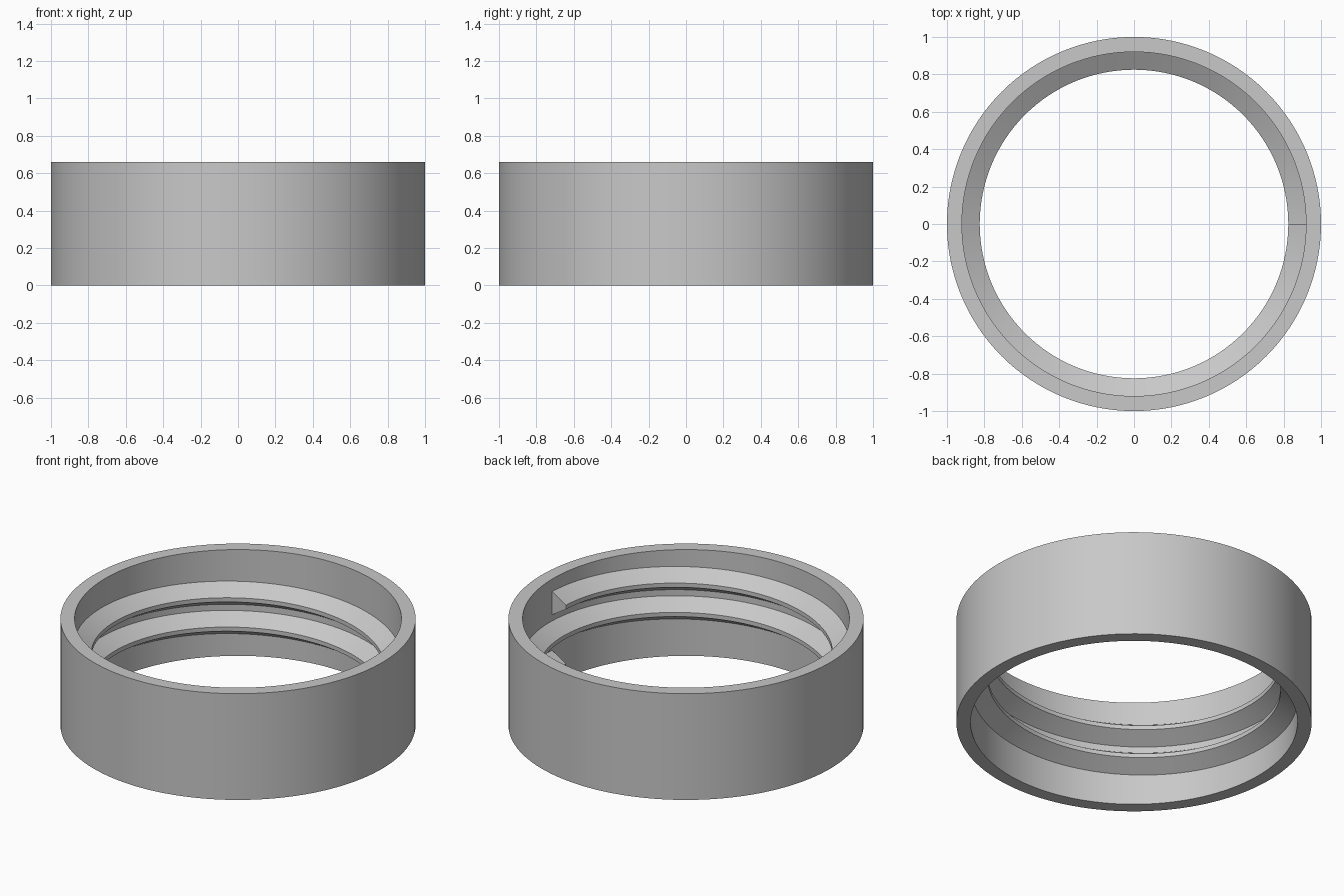
import bpy, bmesh, math

cube = bpy.data.objects.get("Cube")
if cube:
    bpy.data.objects.remove(cube, do_unlink=True)

SEGMENTS = 128
HEIGHT = 0.66
OUTER, INNER, CREST = 1.0, 0.92, 0.825
PITCH, TURNS, START_Z = 0.182, 2, 0.146

grey = bpy.data.materials.new("light grey")
grey.use_nodes = True
color = (0.58, 0.58, 0.58, 1)
grey.diffuse_color = color
grey.node_tree.nodes["Principled BSDF"].inputs["Base Color"].default_value = color


def sweep(name, profile, steps, rise=0.0, closed=False):
    """Turn an (r, z) profile around the z axis, rising each turn."""
    bm = bmesh.new()
    rings = []
    for i in range(steps if closed else steps + 1):
        a = 2 * math.pi * i / SEGMENTS
        lift = rise * i / SEGMENTS
        rings.append([bm.verts.new((r * math.cos(a), r * math.sin(a), z + lift))
                      for r, z in profile])
    n = len(profile)
    for i in range(steps):
        p, q = rings[i], rings[(i + 1) % len(rings)]
        for j in range(n):
            k = (j + 1) % n
            bm.faces.new((p[j], q[j], q[k], p[k]))
    if not closed:
        bm.faces.new(rings[0])
        bm.faces.new(rings[-1][::-1])
    bmesh.ops.recalc_face_normals(bm, faces=bm.faces)
    mesh = bpy.data.meshes.new(name)
    bm.to_mesh(mesh)
    bm.free()
    mesh.materials.append(grey)
    obj = bpy.data.objects.new(name, mesh)
    bpy.context.collection.objects.link(obj)
    bpy.ops.object.select_all(action='DESELECT')
    obj.select_set(True)
    bpy.context.view_layer.objects.active = obj
    bpy.ops.object.shade_smooth_by_angle(angle=math.radians(25))
    return obj


# Plain cylindrical wall, open at both ends
sweep("ring_wall", [(OUTER, 0), (OUTER, HEIGHT), (INNER, HEIGHT), (INNER, 0)],
      SEGMENTS, closed=True)

# Two-turn internal screw thread, its root sunk into the wall
half_root, half_crest, sunk = 0.072, 0.013, INNER + 0.03
thread = [(sunk, -half_root), (INNER, -half_root), (CREST, -half_crest),
          (CREST, half_crest), (INNER, half_root), (sunk, half_root)]
sweep("screw_thread", [(r, z + START_Z) for r, z in thread],
      SEGMENTS * TURNS, rise=PITCH)
